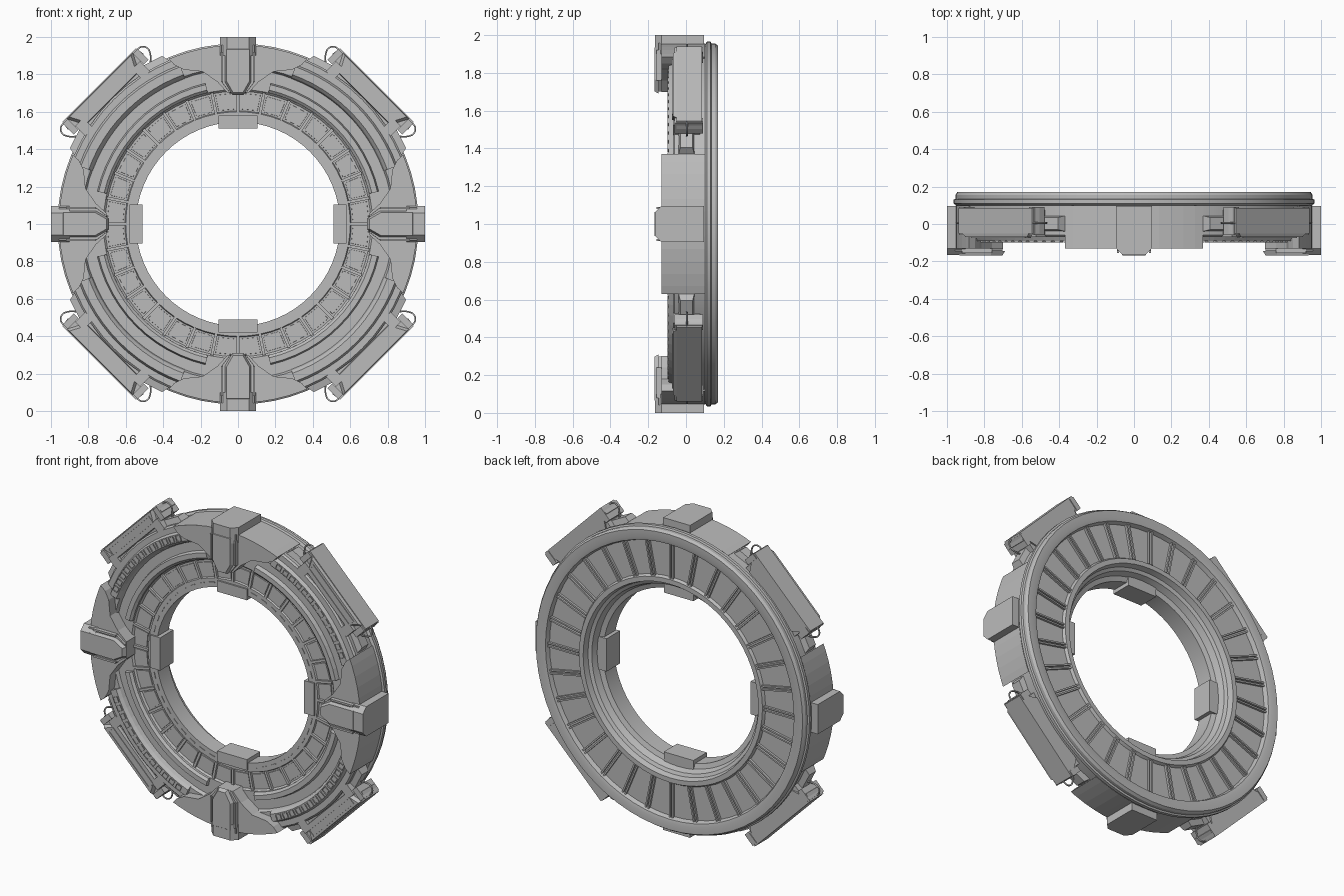
import bpy, bmesh
from math import sin, cos, pi, radians
from mathutils import Vector

cube = bpy.data.objects.get("Cube")
if cube:
    bpy.data.objects.remove(cube, do_unlink=True)


def material(name, value):
    m = bpy.data.materials.new(name)
    m.use_nodes = True
    col = (value, value, value, 1)
    m.diffuse_color = col
    m.node_tree.nodes["Principled BSDF"].inputs["Base Color"].default_value = col
    return m


GREY = material("hull grey", 0.5)


def place(r, t, y, deg):
    """Radial, tangential and depth position on the ring at an angle."""
    a = radians(deg)
    return Vector((r * cos(a) - t * sin(a), y, 1 + r * sin(a) + t * cos(a)))


def finish(name, bm, smooth=False):
    bmesh.ops.recalc_face_normals(bm, faces=bm.faces)
    me = bpy.data.meshes.new(name)
    bm.to_mesh(me)
    bm.free()
    ob = bpy.data.objects.new(name, me)
    bpy.context.collection.objects.link(ob)
    me.materials.append(GREY)
    if smooth:
        bpy.ops.object.select_all(action="DESELECT")
        ob.select_set(True)
        bpy.context.view_layer.objects.active = ob
        bpy.ops.object.shade_smooth_by_angle(angle=radians(25))
    return ob


def skin(bm, a, b):
    """Close the solid between two matching loops."""
    a = [bm.verts.new(p) for p in a]
    b = [bm.verts.new(p) for p in b]
    n = len(a)
    for i in range(n):
        j = (i + 1) % n
        bm.faces.new((a[i], a[j], b[j], b[i]))
    bm.faces.new(a)
    return bm.faces.new(b[::-1])


def prism(bm, pts, y0, y1, deg, taper=1.0):
    """Extrude an (r, t) outline from depth y0 to y1, scaling the far end."""
    cr = sum(p[0] for p in pts) / len(pts)
    far = [(cr + (r - cr) * taper, t * taper) for r, t in pts]
    return skin(bm, [place(r, t, y0, deg) for r, t in pts],
                [place(r, t, y1, deg) for r, t in far])


def box(bm, r0, r1, t0, t1, y0, y1, deg):
    return prism(bm, [(r0, t0), (r1, t0), (r1, t1), (r0, t1)], y0, y1, deg)


def mirrored(half):
    return half + [(r, -t) for r, t in reversed(half)]


def sweep(bm, profile, start=0, end=360, steps=64):
    """Revolve a closed (r, y) profile round the ring axis."""
    full = end - start == 360
    rows = [[bm.verts.new(place(r, 0, y, start + (end - start) * i / steps))
             for r, y in profile] for i in range(steps if full else steps + 1)]
    n = len(profile)
    for i in range(steps):
        a, b = rows[i], rows[(i + 1) % len(rows)]
        for j in range(n):
            k = (j + 1) % n
            bm.faces.new((a[j], a[k], b[k], b[j]))
    if not full:
        bm.faces.new(rows[0])
        bm.faces.new(rows[-1][::-1])


# Main ring body: hole, back rims, recessed back track, outer wall, front track
bm = bmesh.new()
sweep(bm, [(.545, -.05), (.545, .06), (.575, .07), (.59, .11), (.61, .12),
           (.62, .155), (.65, .155), (.66, .138), (.87, .138), (.88, .165),
           (.90, .17), (.945, .17), (.955, .155), (.955, .135), (.965, .13),
           (.965, .11), (.95, .10), (.95, -.06), (.94, -.07), (.84, -.07),
           (.83, -.05), (.72, -.05), (.71, -.04), (.605, -.04), (.60, -.05)])
finish("ring_body", bm, True)

# Radial dividers of the front and back tracks
bm = bmesh.new()
for i in range(32):
    deg = i * 360 / 32
    box(bm, .60, .715, -.008, .008, -.055, -.03, deg)
    for s in (-1, 1):
        box(bm, .655, .875, s * .010 - .005, s * .010 + .005, .13, .152, deg)
finish("track_dividers", bm)

# Raised panels of the front track
bm = bmesh.new()
for i in range(32):
    prism(bm, mirrored([(.612, .045), (.698, .053)]), -.035, -.046, (i + .5) * 360 / 32, .97)
finish("front_track_panels", bm)

# Dashes round the inner lip
bm = bmesh.new()
for i in range(48):
    box(bm, .571, .577, -.02, .02, -.054, -.048, i * 7.5)
finish("lip_dashes", bm)

# Curved decks between the clamps
bm = bmesh.new()
for q in range(4):
    a, b = q * 90 + 13, q * 90 + 77
    sweep(bm, [(.72, -.04), (.72, -.065), (.735, -.078), (.765, -.078), (.775, -.04)], a, b, 12)
    a, b = q * 90 + 20, q * 90 + 70
    sweep(bm, [(.825, -.04), (.835, -.075), (.85, -.092), (.895, -.092), (.91, -.06)], a, b, 12)
finish("curved_decks", bm)

# Framed square windows along each deck
bm = bmesh.new()
for q in range(4):
    for i in range(13):
        front = box(bm, .856, .89, -.017, .017, -.085, -.099, q * 90 + 24 + 3.5 * i)
        inner = bmesh.ops.inset_individual(bm, faces=[front], thickness=.006)
        bmesh.ops.translate(bm, verts=front.verts, vec=(0, .008, 0))
finish("deck_windows", bm)

# Cardinal shoulder blocks, clamps and inner tabs
shoulders, clamps, tabs = bmesh.new(), bmesh.new(), bmesh.new()
arc = [(.957 * cos(radians(d)), .957 * sin(radians(d))) for d in (4, 8, 12, 16, 20, 22.7)]
wing = arc + [(.85, .34), (.825, .29), (.815, .19), (.76, .11), (.70, .055)]
for deg in range(0, 360, 90):
    # the halves share the outline, mirrored about the radius
    prism(shoulders, mirrored(wing), .10, -.13, deg)
    section = [(-.095, .095), (.095, .095), (.095, -.13), (.06, -.165), (-.06, -.165), (-.095, -.13)]
    skin(clamps, [place(.90, t, y, deg) for t, y in section],
         [place(1.0, t, y, deg) for t, y in section])
    # nose over the front of the ring
    prism(clamps, mirrored([(.96, .09), (.76, .09), (.70, .045)]), -.08, -.145, deg, .98)
    prism(clamps, mirrored([(.95, .07), (.76, .07), (.69, .03)]), -.145, -.168, deg, .88)
    for s in (-1, 1):
        box(clamps, .76, .92, s * .085 - .006, s * .085 + .006, -.155, -.13, deg)
    box(tabs, .51, .58, -.105, .105, -.06, .075, deg)
finish("shoulder_blocks", shoulders)
finish("clamps", clamps)
finish("inner_tabs", tabs)

# Diagonal outer pods with end brackets and hatches
pods, brackets, hatches = bmesh.new(), bmesh.new(), bmesh.new()
pod = [(1.05, .278), (1.0, .287), (.975, .24), (.93, .21)]
for deg in range(45, 360, 90):
    prism(pods, mirrored(pod), .085, -.05, deg)
    prism(pods, mirrored([(1.045, .25), (.95, .20)]), -.05, -.07, deg, .93)
    for r in (.983, 1.025):
        box(pods, r - .003, r + .003, -.2, .2, -.074, -.065, deg)
    for s in (-1, 1):
        box(pods, .983, 1.028, s * .2 - .003, s * .2 + .003, -.074, -.065, deg)
        box(brackets, .91, .985, s * .215 - .03, s * .215 + .03, -.07, .075, deg)
        box(brackets, .96, 1.04, s * .265 - .018, s * .265 + .018, -.06, .09, deg)
        # tapered hatch boxes on the outer wall
        d = deg + s * 17.5
        base = [place(.92, t, y, d) for t, y in ((-.09, -.045), (.09, -.045), (.09, .05), (-.09, .05))]
        top = [place(.985, t, y, d) for t, y in ((-.055, -.03), (.055, -.03), (.055, .035), (-.055, .035))]
        lid = skin(hatches, base, top)
        bmesh.ops.inset_individual(hatches, faces=[lid], thickness=.012, depth=-.006)
        box(hatches, .97, .984, -.028, .028, -.003, .006, d)
finish("outer_pods", pods)
finish("pod_brackets", brackets)
finish("hatch_boxes", hatches)

# Bent handrail pipes at both ends of each pod
curve = bpy.data.curves.new("handrails", "CURVE")
curve.dimensions = "3D"
curve.bevel_depth = .005
curve.bevel_resolution = 1
curve.resolution_u = 4
for deg in range(45, 360, 90):
    for s in (-1, 1):
        path = [(1.04, .27), (1.035, .305), (1.01, .322), (.98, .315), (.925, .26)]
        sp = curve.splines.new("BEZIER")
        sp.bezier_points.add(len(path) - 1)
        for bp, (r, t) in zip(sp.bezier_points, path):
            bp.co = place(r, s * t, .005, deg)
            bp.handle_left_type = bp.handle_right_type = "AUTO"
curve.materials.append(GREY)
bpy.context.collection.objects.link(bpy.data.objects.new("handrails", curve))
